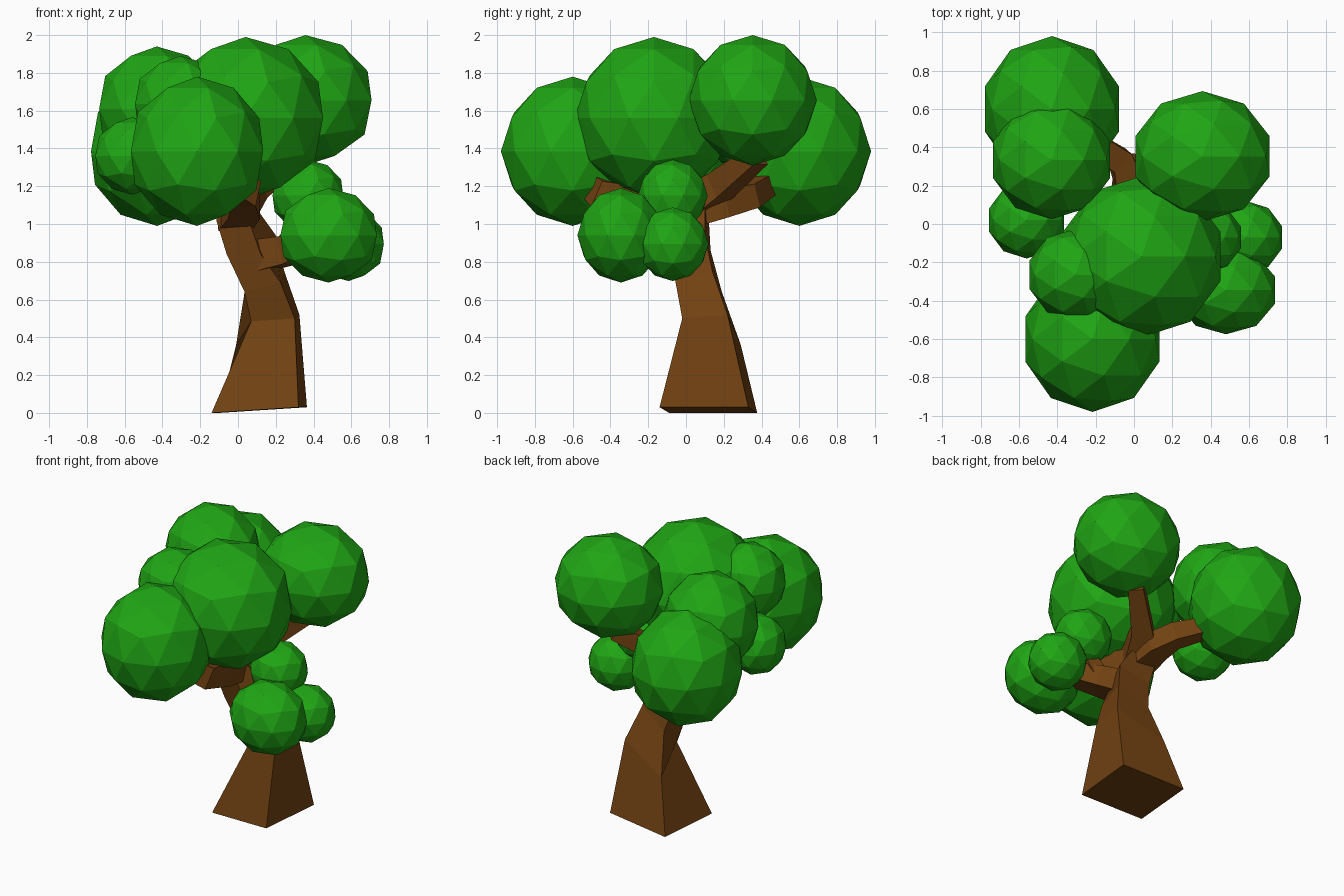
import bpy, bmesh
from mathutils import Vector

if "Cube" in bpy.data.objects:
    bpy.data.objects.remove(bpy.data.objects["Cube"])


def material(name, color):
    m = bpy.data.materials.new(name)
    m.diffuse_color = (*color, 1)
    m.use_nodes = True
    m.node_tree.nodes["Principled BSDF"].inputs["Base Color"].default_value = m.diffuse_color
    return m


BARK = material("bark", (0.17, 0.055, 0.006))
LEAF = material("leaf", (0.014, 0.38, 0.007))


def finish(name, bm, mat):
    bmesh.ops.recalc_face_normals(bm, faces=bm.faces)
    me = bpy.data.meshes.new(name)
    bm.to_mesh(me)
    bm.free()
    me.materials.append(mat)
    ob = bpy.data.objects.new(name, me)
    bpy.context.collection.objects.link(ob)
    return ob


def loft(name, rings):
    """Skin four-sided rings and cap both ends."""
    bm = bmesh.new()
    loops = [[bm.verts.new(p) for p in ring] for ring in rings]
    for a, b in zip(loops, loops[1:]):
        for i in range(4):
            j = (i + 1) % 4
            bm.faces.new((a[i], a[j], b[j], b[i]))
    bm.faces.new(loops[0][::-1])
    bm.faces.new(loops[-1])
    finish(name, bm, BARK)


def branch(name, path):
    """Square tapered limb through (x, y, z, width) points."""
    pts = [Vector(p[:3]) for p in path]
    rings = []
    for i, p in enumerate(pts):
        d = (pts[min(i + 1, len(pts) - 1)] - pts[max(i - 1, 0)]).normalized()
        side = d.cross(Vector((0, 0, 1))).normalized()
        up = side.cross(d)
        h = path[i][3] / 2
        rings.append([p + side * a * h + up * b * h
                      for a, b in ((-1, -1), (1, -1), (1, 1), (-1, 1))])
    loft(name, rings)


# Leaning trunk: front left, front right, back right, back left per ring
loft("trunk", [
    [(-.14, -.09, 0), (.32, -.14, .03), (.365, .33, .03), (-.10, .377, 0)],
    [(.07, .00, .485), (.30, -.02, .50), (.325, .22, .52), (-.01, .29, .36)],
    [(.035, -.04, .64), (.225, -.055, .69), (.245, .14, .75), (.04, .19, .64)],
    [(-.06, -.07, .84), (.12, -.08, .84), (.20, .10, .94), (-.02, .13, .86)],
    [(-.115, -.10, 1.02), (.05, -.12, 1.04), (.10, .10, 1.08), (-.08, .12, 1.04)],
    [(-.09, -.12, 1.22), (.05, -.12, 1.22), (.08, .06, 1.22), (-.07, .06, 1.22)],
])

# Limbs
branch("front_branch", [(-.02, 0, 1.05, .18), (.03, -.25, 1.11, .17),
                        (.04, -.44, 1.16, .15), (-.12, -.56, 1.28, .12)])
branch("back_left_branch", [(-.01, .02, 1.07, .18), (-.02, .20, 1.11, .15),
                            (-.07, .33, 1.15, .13), (-.33, .50, 1.26, .10)])
branch("back_right_branch", [(0, .02, 1.10, .17), (.08, .18, 1.20, .14),
                             (.30, .38, 1.36, .10)])
branch("right_branch", [(.10, .03, .83, .17), (.26, -.05, .86, .15),
                        (.42, -.18, .92, .11)])
branch("right_twig", [(.24, -.04, .86, .11), (.31, -.06, .97, .09),
                      (.36, -.07, 1.10, .07)])

# Faceted leaf clumps: centre and half-extents
CLUMPS = {
    "crown_leaves": ((.04, -.17, 1.56), (.41, .42, .43)),
    "front_leaves": ((-.217, -.60, 1.385), (.35, .38, .395)),
    "back_left_leaves": ((-.428, .60, 1.385), (.35, .38, .395)),
    "upper_left_leaves": ((-.43, .335, 1.61), (.305, .31, .33)),
    "back_right_leaves": ((.357, .353, 1.655), (.35, .34, .345)),
    "inner_left_leaves": ((-.305, -.265, 1.635), (.24, .24, .255)),
    "small_left_leaves": ((-.56, .02, 1.36), (.195, .20, .205)),
    "low_right_leaves": ((.48, -.345, .94), (.255, .23, .25)),
    "low_outer_leaves": ((.585, -.07, .893), (.187, .19, .195)),
    "mid_right_leaves": ((.37, -.07, 1.15), (.187, .185, .19)),
}
for name, (centre, ext) in CLUMPS.items():
    bm = bmesh.new()
    bmesh.ops.create_icosphere(bm, subdivisions=2, radius=1)
    bmesh.ops.scale(bm, vec=(ext[0] / .951, ext[1], ext[2]), verts=bm.verts)
    bmesh.ops.translate(bm, vec=centre, verts=bm.verts)
    finish(name, bm, LEAF)
